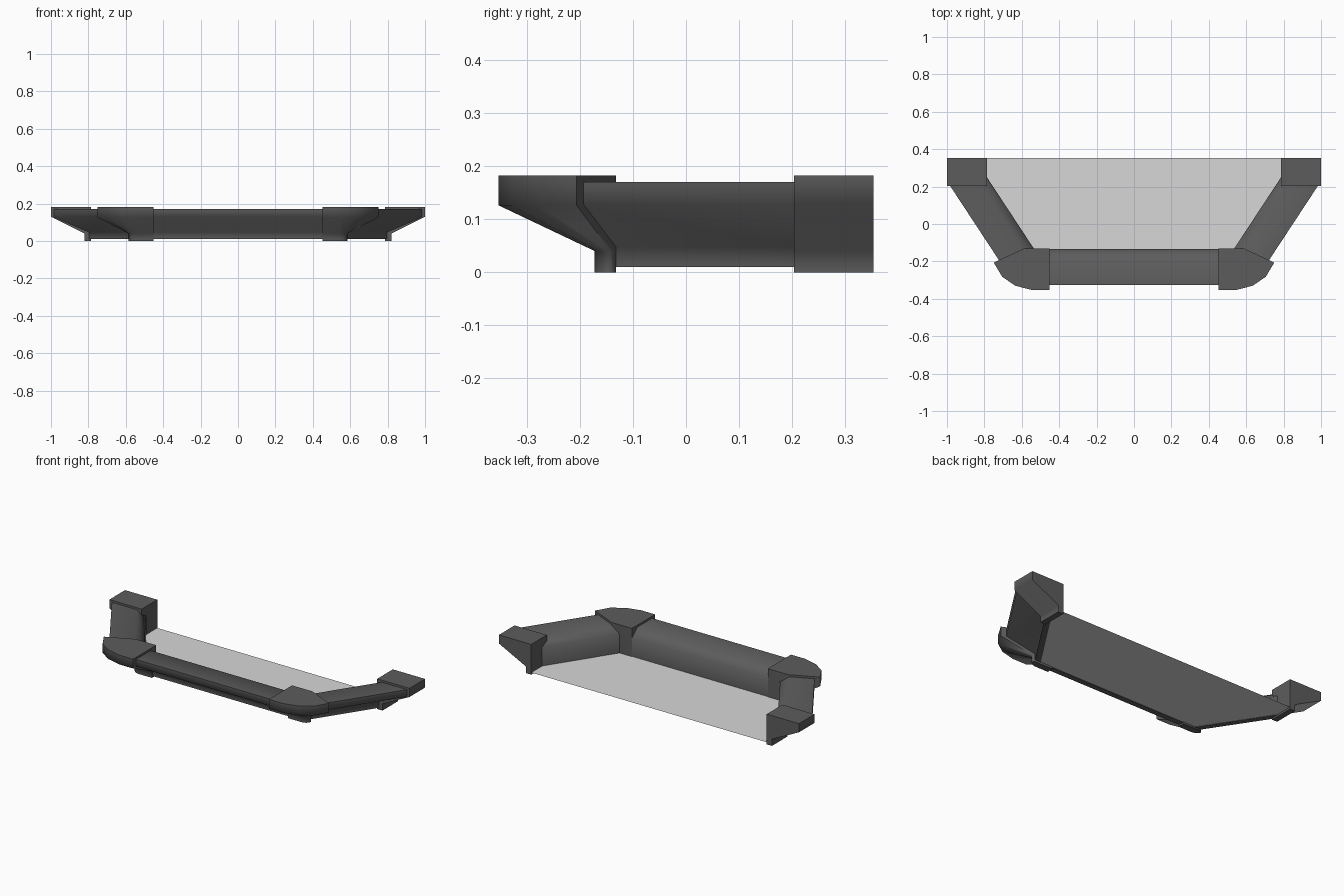
import bpy, bmesh, math
from mathutils import Vector

if "Cube" in bpy.data.objects:
    bpy.data.objects.remove(bpy.data.objects["Cube"])


def material(name, value):
    m = bpy.data.materials.new(name)
    m.diffuse_color = (value, value, value, 1)
    m.use_nodes = True
    m.node_tree.nodes["Principled BSDF"].inputs["Base Color"].default_value = m.diffuse_color
    return m


grey = material("dark_grey", 0.108)
pale = material("pale_grey", 0.68)


def finish(bm, name, mat, angle=None):
    me = bpy.data.meshes.new(name)
    bm.to_mesh(me)
    bm.free()
    me.materials.append(mat)
    ob = bpy.data.objects.new(name, me)
    bpy.context.collection.objects.link(ob)
    if angle:
        bpy.ops.object.select_all(action='DESELECT')
        ob.select_set(True)
        bpy.context.view_layer.objects.active = ob
        bpy.ops.object.shade_smooth_by_angle(angle=math.radians(angle))
    return ob


def loft(name, sections, angle):
    """Join equal-length closed loops of points into a capped skin."""
    bm = bmesh.new()
    loops = [[bm.verts.new(p) for p in s] for s in sections]
    n = len(loops[0])
    for a, b in zip(loops, loops[1:]):
        for i in range(n):
            j = (i + 1) % n
            bm.faces.new((a[i], a[j], b[j], b[i]))
    bm.faces.new(loops[0])
    bm.faces.new(loops[-1])
    bmesh.ops.recalc_face_normals(bm, faces=bm.faces)
    return finish(bm, name, grey, angle)


# wall cross-section: (distance outward from inner face, height)
wall = [(0, 0.01), (0, 0.125), (0.05, 0.17), (0.19, 0.17),
        (0.19, 0.128), (0.033, 0.047), (0.033, 0.01)]

# front wall
loft("front_wall", [[(x, -0.135 - t, z) for t, z in wall] for x in (-0.53, 0.53)], 80)

d = Vector((0.25, 0.38)).normalized()
out = Vector((d.y, -d.x))
for side, s in (("left", -1), ("right", 1)):
    # slanted side wall
    start, end = [], []
    for t, z in wall:
        p = Vector((0.535, -0.132)) + out * t
        y_end = 0.25 - 0.21 * min(t, 0.19)
        if 0 < t < 0.04:
            y_end = 0.225
        q = p + d * ((y_end - p.y) / d.y)
        start.append((s * p.x, p.y, z))
        end.append((s * q.x, q.y, z))
    loft(side + "_wall", [start, end], 80)

    # rounded front corner block, tapering to a small foot
    top = [(0.453, -0.132), (0.59, -0.132), (0.75, -0.206), (0.705, -0.282),
           (0.635, -0.33), (0.545, -0.353), (0.453, -0.353)]
    foot = [(0.453, -0.132), (0.575, -0.132), (0.585, -0.142), (0.58, -0.155),
            (0.567, -0.166), (0.545, -0.172), (0.453, -0.172)]
    rows = [(foot, 0), (foot, 0.04), (top, 0.126), (top, 0.182)]
    loft(side + "_front_corner",
         [[(s * x, y, z) for x, y in pts] for pts, z in rows], 70)

    # rear end block
    block = [(0.785, 0), (0.785, 0.182), (1.0, 0.182), (1.0, 0.13), (0.82, 0.04), (0.82, 0)]
    loft(side + "_rear_block",
         [[(s * x, y, z) for x, z in block] for y in (0.204, 0.353)], 70)

# floor: a single pale sheet
bm = bmesh.new()
half = [(0.54, -0.135), (0.787, 0.25), (0.787, 0.352)]
pts = half + [(-x, y) for x, y in reversed(half)]
f = bm.faces.new([bm.verts.new((x, y, 0.012)) for x, y in pts])
f.normal_update()
if f.normal.z < 0:
    f.normal_flip()
finish(bm, "floor", pale)
